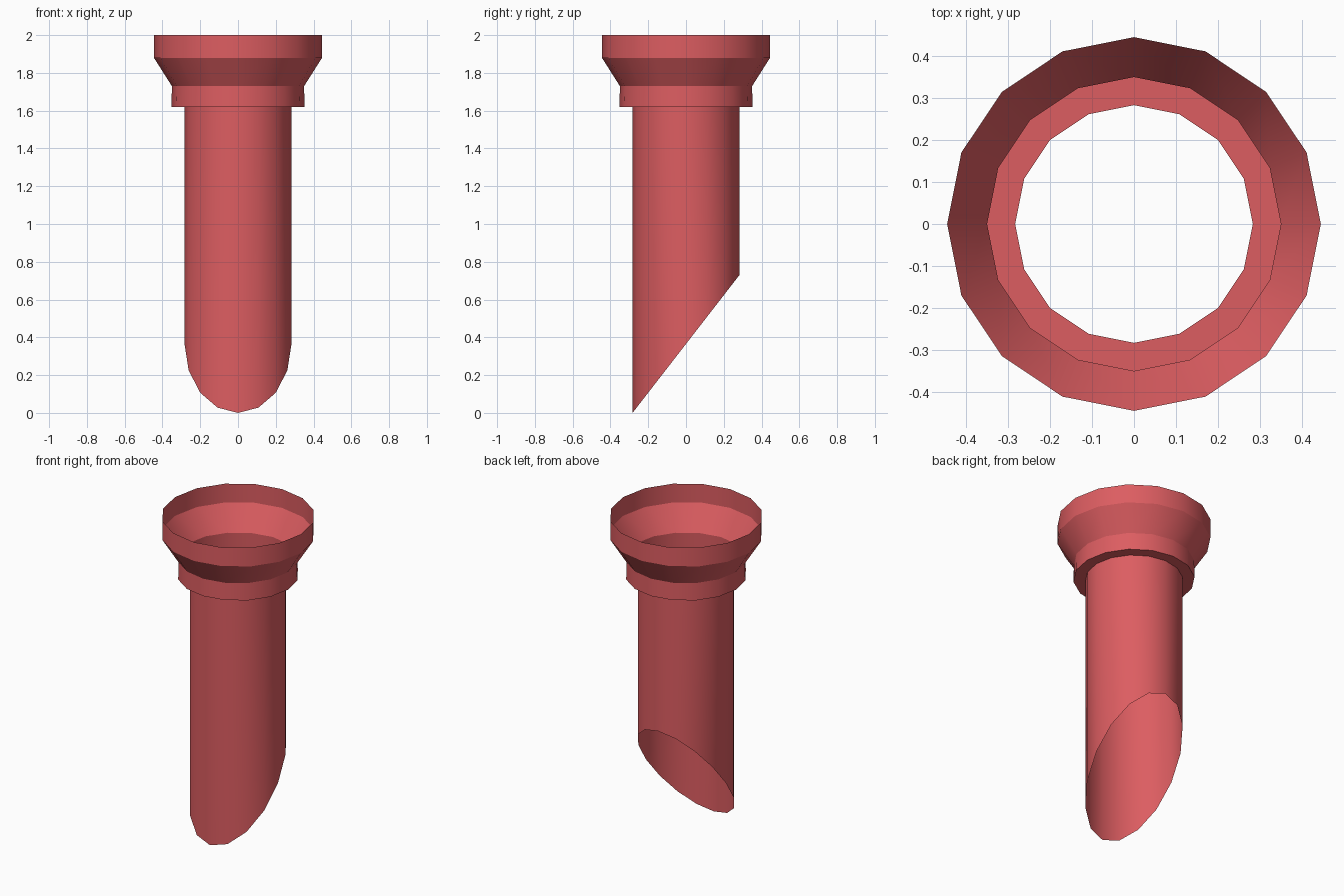
import bpy, bmesh, math

SIDES = 16
cube = bpy.data.objects.get("Cube")
if cube:
    bpy.data.objects.remove(cube, do_unlink=True)

red = bpy.data.materials.new("soft red")
red.use_nodes = True
colour = (0.72, 0.11, 0.12, 1)
red.diffuse_color = colour
red.node_tree.nodes["Principled BSDF"].inputs["Base Color"].default_value = colour


def lathe(name, profile):
    """Open shell turned from (radius, height) pairs, listed bottom to top;
    a height may also be a function of y."""
    bm = bmesh.new()
    rings = []
    for radius, height in profile:
        ring = []
        for i in range(SIDES):
            a = math.tau * i / SIDES
            x, y = radius * math.cos(a), radius * math.sin(a)
            z = height(y) if callable(height) else height
            ring.append(bm.verts.new((x, y, z)))
        rings.append(ring)
    for low, high in zip(rings, rings[1:]):
        for i in range(SIDES):
            j = (i + 1) % SIDES
            bm.faces.new((low[i], low[j], high[j], high[i]))
    mesh = bpy.data.meshes.new(name)
    bm.to_mesh(mesh)
    bm.free()
    mesh.materials.append(red)
    obj = bpy.data.objects.new(name, mesh)
    bpy.context.collection.objects.link(obj)
    bpy.ops.object.select_all(action="DESELECT")
    obj.select_set(True)
    bpy.context.view_layer.objects.active = obj
    bpy.ops.object.shade_smooth_by_angle(angle=math.radians(30))
    return obj


# Straight pipe with a slanted lower opening, longest at the front
PIPE_R = 0.283
COLLAR_Z = 1.62
lathe("pipe", [(PIPE_R, lambda y: 0.73 * (y + PIPE_R) / (2 * PIPE_R)),
               (PIPE_R, COLLAR_Z)])

# Collar ledge, sleeve, flare and upright rim
lathe("funnel_collar", [(PIPE_R, COLLAR_Z), (0.352, COLLAR_Z), (0.35, 1.73),
                        (0.445, 1.88), (0.445, 2.0)])
